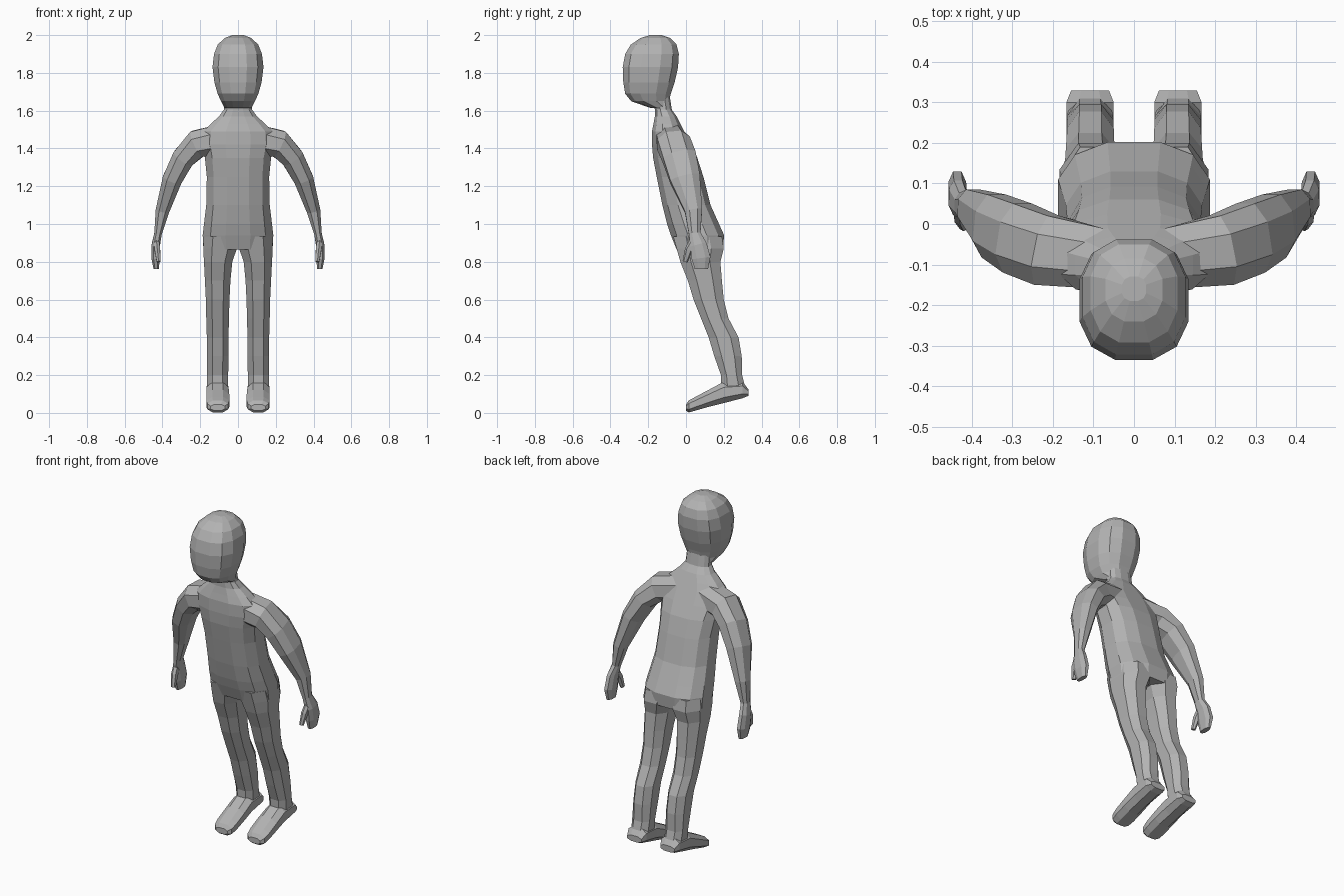
import bpy, bmesh, math
from mathutils import Vector

if "Cube" in bpy.data.objects:
    bpy.data.objects.remove(bpy.data.objects["Cube"])

grey = bpy.data.materials.new("grey clay")
grey.diffuse_color = (0.45, 0.45, 0.45, 1)
grey.use_nodes = True
grey.node_tree.nodes["Principled BSDF"].inputs["Base Color"].default_value = grey.diffuse_color


def loft(name, rings, n, power=0.85):
    """Skin a list of (centre, half-axis u, half-axis v) rings and cap both ends."""
    bm = bmesh.new()
    k = math.cos(math.pi / n)
    loops = []
    for c, u, v in rings:
        loop = []
        for i in range(n):
            a = (i + 0.5) * 2 * math.pi / n
            p, q = [math.copysign(abs(t / k) ** power, t) for t in (math.cos(a), math.sin(a))]
            loop.append(bm.verts.new(c + u * p + v * q))
        loops.append(loop)
    for a, b in zip(loops, loops[1:]):
        for i in range(n):
            j = (i + 1) % n
            bm.faces.new((a[i], a[j], b[j], b[i]))
    bm.faces.new(loops[0])
    bm.faces.new(loops[-1])
    bmesh.ops.recalc_face_normals(bm, faces=bm.faces)
    me = bpy.data.meshes.new(name)
    bm.to_mesh(me)
    bm.free()
    me.materials.append(grey)
    ob = bpy.data.objects.new(name, me)
    bpy.context.collection.objects.link(ob)
    return ob


def slices(data, s=1):
    """Horizontal rings from (z, x0, x1, y0, y1)."""
    return [(Vector((s * (x0 + x1) / 2, (y0 + y1) / 2, z)),
             Vector(((x1 - x0) / 2, 0, 0)), Vector((0, (y1 - y0) / 2, 0)))
            for z, x0, x1, y0, y1 in data]


def tube(data, s=1):
    """Rings square to a path of (x, y, z, thickness, depth)."""
    pts = [Vector((s * d[0], d[1], d[2])) for d in data]
    out = []
    for i, d in enumerate(data):
        t = (pts[min(i + 1, len(pts) - 1)] - pts[max(i - 1, 0)]).normalized()
        u = t.cross(Vector((0, 1, 0))).normalized()
        out.append((pts[i], u * d[3], u.cross(t) * d[4]))
    return out


# torso and neck: z, half width, front, back
torso = [(0.865, .183, -.05, .195), (0.94, .187, -.08, .202), (1.0, .18, -.10, .175),
         (1.1, .168, -.125, .13), (1.25, .165, -.155, .092), (1.35, .175, -.174, .06),
         (1.42, .19, -.18, .025), (1.49, .185, -.18, -.01), (1.53, .145, -.172, -.03),
         (1.57, .10, -.165, -.05), (1.605, .075, -.165, -.075), (1.67, .072, -.175, -.085)]
body = loft("body", slices([(z, -w, w, a, b) for z, w, a, b in torso]), 12, 0.8)

# head
head = [(1.615, .072, -.19, -.08), (1.65, .09, -.29, -.09), (1.69, .108, -.322, -.08),
        (1.75, .125, -.332, -.06), (1.83, .135, -.335, -.042), (1.9, .127, -.322, -.038),
        (1.95, .107, -.292, -.05), (1.985, .07, -.24, -.085), (2.0, .03, -.19, -.13)]
parts = [loft("head", slices([(z, -w, w, a, b) for z, w, a, b in head]), 12, 0.8)]

leg = [(0.935, .006, .178, -.068, .19), (0.87, .006, .184, -.05, .2), (0.8, .03, .18, -.03, .182),
       (0.7, .04, .175, .01, .19), (0.6, .045, .17, .04, .2), (0.5, .048, .168, .08, .225),
       (0.4, .05, .165, .12, .278), (0.3, .05, .165, .15, .295), (0.2, .052, .165, .185, .297),
       (0.12, .055, .162, .187, .318)]
# foot: y, x0, x1, sole z, upper z
foot = [(.33, .062, .155, .09, .125), (.3, .05, .167, .078, .165), (.2, .05, .167, .052, .165),
        (.12, .046, .168, .032, .122), (.05, .046, .168, .012, .085),
        (.015, .052, .162, .002, .066), (0, .07, .145, .012, .045)]
arm = [(.08, -.085, 1.45, .08, .075), (.215, -.065, 1.425, .073, .087), (.287, -.035, 1.352, .06, .088),
       (.346, -.005, 1.24, .052, .08), (.40, .04, 1.07, .036, .046), (.423, .046, .95, .02, .031),
       (.435, .065, .89, .022, .044), (.436, .08, .82, .022, .05), (.433, .082, .762, .014, .035)]
thumb = [(.432, .045, .915, .014, .02), (.427, .015, .865, .015, .019), (.42, -.005, .80, .01, .012)]

# limbs on both sides
for side, s in (("left", 1), ("right", -1)):
    parts.append(loft(side + "_leg", slices(leg, s), 8))
    parts.append(loft(side + "_foot", [
        (Vector((s * (x0 + x1) / 2, y, (a + b) / 2)), Vector(((x1 - x0) / 2, 0, 0)),
         Vector((0, 0, (b - a) / 2))) for y, x0, x1, a, b in foot], 8))
    parts.append(loft(side + "_arm", tube(arm, s), 8))
    parts.append(loft(side + "_thumb", tube(thumb, s), 6))

# weld all parts into one continuous skin
bpy.context.view_layer.objects.active = body
for p in parts:
    m = body.modifiers.new("weld_" + p.name, 'BOOLEAN')
    m.operation = 'UNION'
    m.solver = 'EXACT'
    m.object = p
    bpy.ops.object.modifier_apply(modifier=m.name)
    bpy.data.objects.remove(p)
